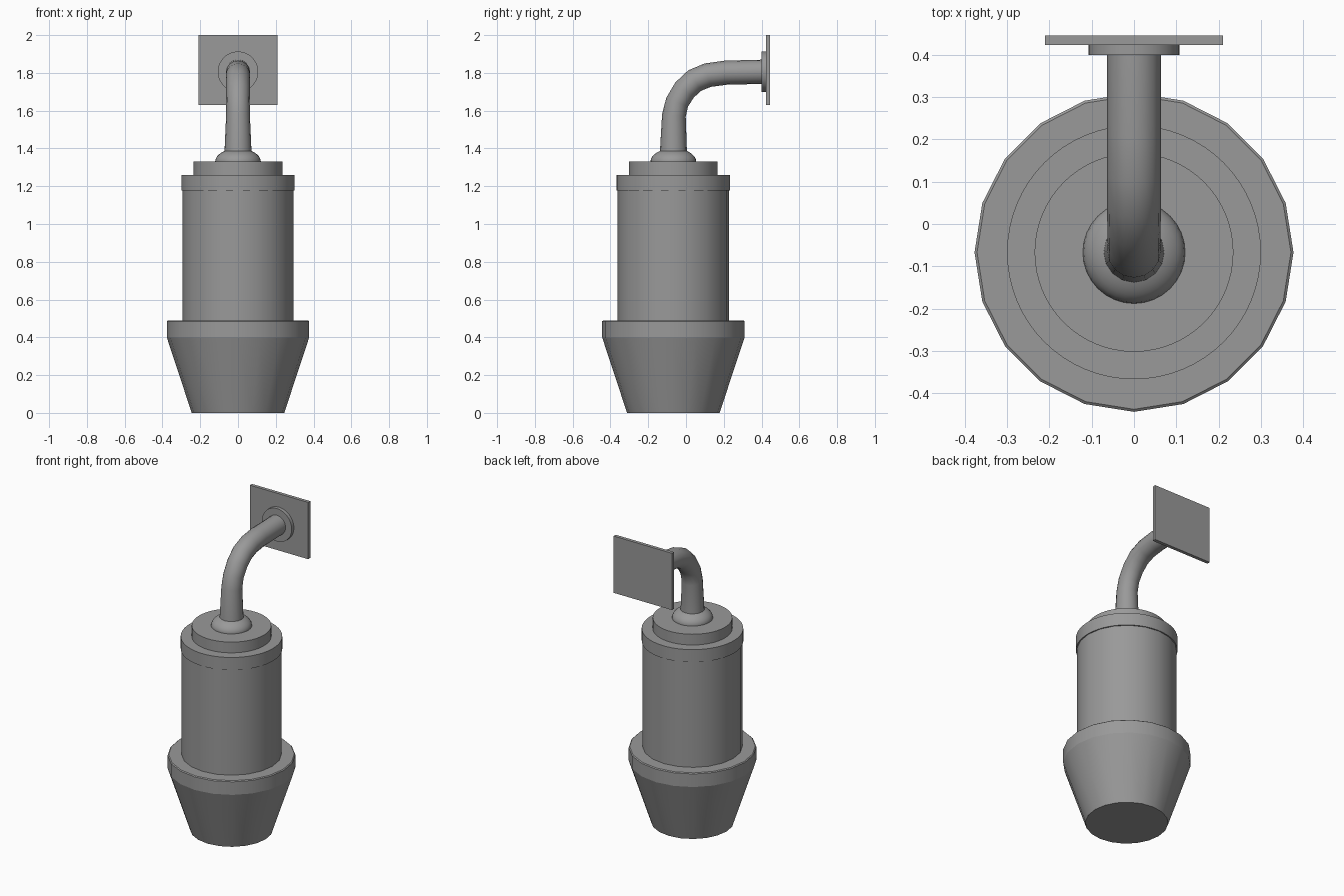
import bpy, math
from mathutils import Matrix

cube = bpy.data.objects.get("Cube")
if cube:
    bpy.data.objects.remove(cube)

AXIS_Y = -0.067   # lamp axis
ARM_Z = 1.806     # height of the arm at the wall

grey = bpy.data.materials.new("grey metal")
grey.use_nodes = True
colour = (0.32, 0.32, 0.32, 1)
grey.diffuse_color = colour
grey.node_tree.nodes["Principled BSDF"].inputs["Base Color"].default_value = colour


def finish(obj, name, smooth=True):
    obj.name = obj.data.name = name
    obj.data.materials.clear()
    obj.data.materials.append(grey)
    if smooth:
        bpy.ops.object.shade_smooth_by_angle(angle=math.radians(30))
    return obj


def drum(name, low, high, z0, z1, sides):
    """Vertical drum or cone on the lamp axis, with a vertex on +x."""
    bpy.ops.mesh.primitive_cone_add(vertices=sides, radius1=low, radius2=high,
                                    depth=z1 - z0,
                                    location=(0, AXIS_Y, (z0 + z1) / 2))
    return finish(bpy.context.object, name)


# Lamp housing, bottom to top
drum("lower_cone", 0.245, 0.377, 0, 0.4, 20)
drum("collar", 0.377, 0.377, 0.4, 0.485, 20)
drum("collar_rim", 0.377, 0.371, 0.485, 0.49, 20)
drum("body", 0.295, 0.295, 0.48, 1.18, 20)
drum("body_cap", 0.3, 0.3, 1.178, 1.26, 64)
drum("top_cap", 0.235, 0.235, 1.26, 1.33, 64)

# Domed socket where the arm enters the cap
bpy.ops.mesh.primitive_uv_sphere_add(segments=32, ring_count=16, radius=1,
                                     location=(0, AXIS_Y, 1.33))
dome = bpy.context.object
dome.scale = (0.121, 0.121, 0.07)
finish(dome, "arm_socket")

# Bent arm: y, z, radius along the path
path = [(AXIS_Y, 1.35, 0.073), (-0.064, 1.575, 0.063), (-0.047, 1.645, 0.062),
        (-0.007, 1.71, 0.063), (0.047, 1.76, 0.064), (0.115, 1.788, 0.064),
        (0.21, 1.801, 0.064), (0.41, ARM_Z, 0.064)]
curve = bpy.data.curves.new("arm", "CURVE")
curve.dimensions = "3D"
curve.bevel_depth = 1
curve.bevel_resolution = 6
curve.use_fill_caps = True
spline = curve.splines.new("POLY")
spline.points.add(len(path) - 1)
for point, (y, z, r) in zip(spline.points, path):
    point.co = (0, y, z, 1)
    point.radius = r
arm = bpy.data.objects.new("arm", curve)
bpy.context.collection.objects.link(arm)
bpy.ops.object.select_all(action="DESELECT")
arm.select_set(True)
bpy.context.view_layer.objects.active = arm
bpy.ops.object.convert(target="MESH")
finish(bpy.context.object, "arm")

# Round flange on the wall plate
bpy.ops.mesh.primitive_cylinder_add(vertices=48, radius=0.107, depth=0.026,
                                    location=(0, 0.413, ARM_Z),
                                    rotation=(math.pi / 2, 0, 0))
finish(bpy.context.object, "wall_flange")

# Square wall plate
bpy.ops.mesh.primitive_cube_add(size=1, location=(0, 0.434, 1.815))
plate = bpy.context.object
plate.data.transform(Matrix.Diagonal((0.42, 0.022, 0.37, 1)))
finish(plate, "wall_plate", smooth=False)
